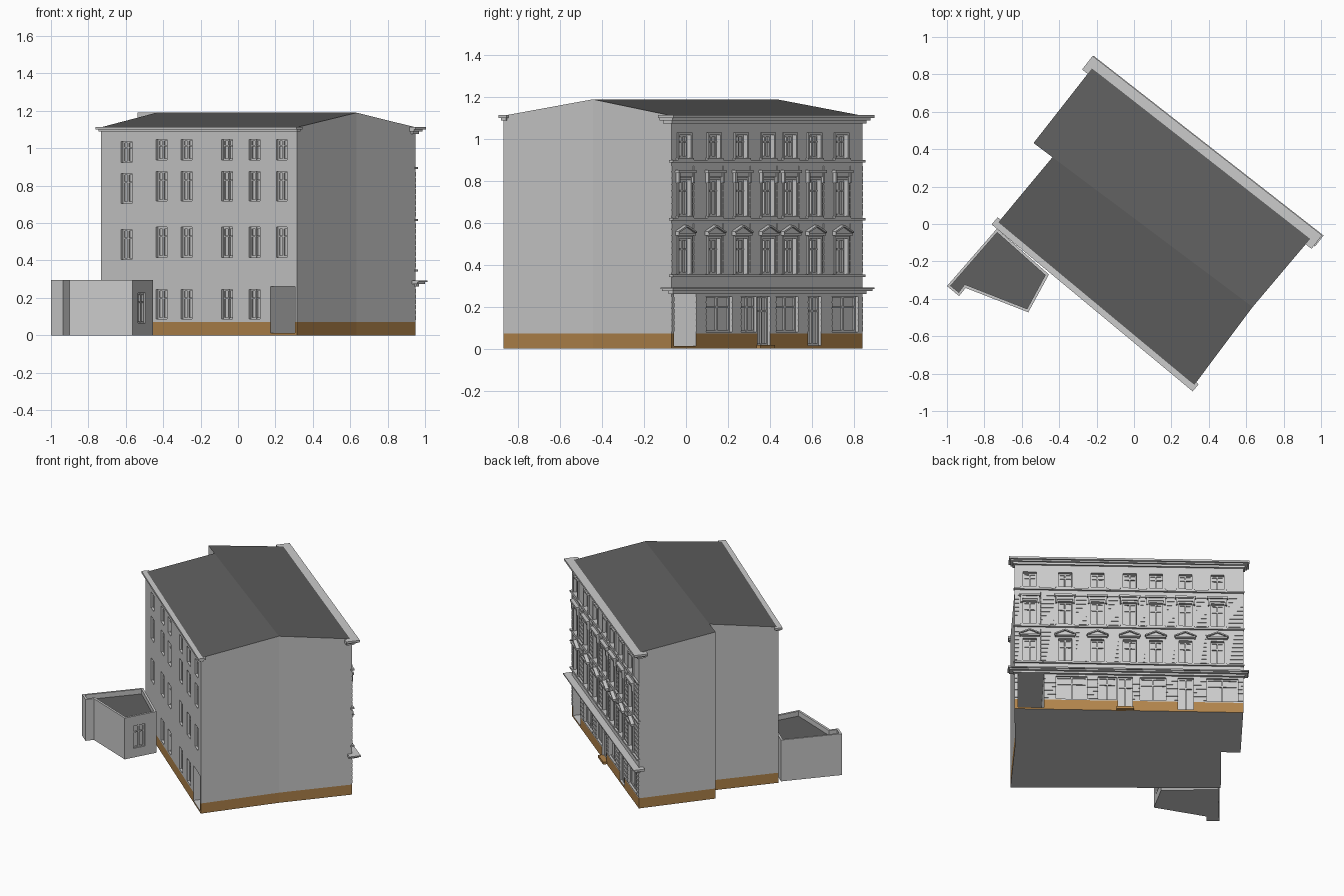
import bpy, bmesh
from mathutils import Vector

if "Cube" in bpy.data.objects:
    bpy.data.objects.remove(bpy.data.objects["Cube"])


def mat(name, c):
    m = bpy.data.materials.new(name)
    m.diffuse_color = (*c, 1)
    m.use_nodes = True
    m.node_tree.nodes["Principled BSDF"].inputs["Base Color"].default_value = m.diffuse_color
    return m


MATS = [mat("wall_grey", (.6, .6, .6)), mat("roof_dark_grey", (.115, .115, .115)),
        mat("plinth_brown", (.44, .23, .07))]


def finish(bm, name, slot=None):
    bmesh.ops.recalc_face_normals(bm, faces=bm.faces)
    me = bpy.data.meshes.new(name)
    bm.to_mesh(me)
    bm.free()
    for m in (MATS if slot is None else [MATS[slot]]):
        me.materials.append(m)
    ob = bpy.data.objects.new(name, me)
    bpy.context.collection.objects.link(ob)
    return ob


class Facade:
    """Wall frame: u along the wall, z up, d outward."""
    def __init__(self, p, q):
        self.o = Vector((*p, 0))
        e = Vector((*q, 0)) - self.o
        self.length = e.length
        self.u = e.normalized()
        self.n = Vector((self.u.y, -self.u.x, 0))

    def at(self, u, z, d):
        return self.o + self.u * u + self.n * d + Vector((0, 0, z))

    def prism(self, bm, pts, d0, d1):
        a = [bm.verts.new(self.at(u, z, d0)) for u, z in pts]
        b = [bm.verts.new(self.at(u, z, d1)) for u, z in pts]
        bm.faces.new(a)
        bm.faces.new(b[::-1])
        for i in range(len(a)):
            j = (i + 1) % len(a)
            bm.faces.new((a[i], b[i], b[j], a[j]))

    def box(self, bm, u0, u1, z0, z1, d0, d1):
        self.prism(bm, [(u0, z0), (u1, z0), (u1, z1), (u0, z1)], d0, d1)

    def surround(self, bm, u0, u1, z0, z1, t, d0, d1):
        self.box(bm, u0 - t, u0, z0, z1 + t, d0, d1)
        self.box(bm, u1, u1 + t, z0, z1 + t, d0, d1)
        self.box(bm, u0, u1, z1, z1 + t, d0, d1)

    def sash(self, bm, u0, u1, z0, z1, depth):
        """Casement frame with a mullion and a transom on the recessed pane."""
        t, a, b = .009, -depth, -depth + .007
        self.surround(bm, u0 + t, u1 - t, z0, z1 - t, t, a, b)
        self.box(bm, u0 + t, u1 - t, z0, z0 + t, a, b)
        m, zt = (u0 + u1) / 2, z0 + (z1 - z0) * .7
        self.box(bm, m - .005, m + .005, z0, z1, a, b + .002)
        self.box(bm, u0, u1, zt - .004, zt + .004, a, b + .001)


# plan corners
A, B, C = (.315, -.87), (.95, -.07), (-.217, .842)
D, E, F, R = (-.537, .433), (-.436, .357), (-.733, 0), (.634, -.444)
street, court = Facade(B, C), Facade(F, A)
L, LC = street.length, court.length

# main body with the two roof slopes
bm = bmesh.new()
plan = [(A, 1.112), (R, 1.19), (B, 1.112), (C, 1.112), (D, 1.19), (E, 1.19), (F, 1.112)]
lo = [bm.verts.new((*p, 0)) for p, h in plan]
hi = [bm.verts.new((*p, h)) for p, h in plan]
for i in range(7):
    j = (i + 1) % 7
    bm.faces.new((lo[i], lo[j], hi[j], hi[i]))
bm.faces.new(lo[::-1])
bm.faces.new((hi[1], hi[2], hi[3], hi[4], hi[5]))
bm.faces.new((hi[0], hi[1], hi[5], hi[6]))
bmesh.ops.bisect_plane(bm, geom=bm.verts[:] + bm.edges[:] + bm.faces[:],
                       plane_co=(0, 0, .072), plane_no=(0, 0, 1))
bmesh.ops.recalc_face_normals(bm, faces=bm.faces)
for f in bm.faces:
    if f.normal.z > .5:
        f.material_index = 1
    elif abs(f.normal.z) < .5 and f.calc_center_median().z < .072:
        f.material_index = 2
body = finish(bm, "building_body")

# opening lists
axes = [.098, .327, .537, .745, .915, 1.106, 1.314]
HW = .043
street_rows = [(.357, .525), (.633, .805), (.91, 1.02)]
shops = [(.269, .470), (.540, .660), (.811, .981), (1.244, 1.446)]
doors = [(.668, .764), (1.058, 1.159)]
court_open = []
for i, x in enumerate([-.596, -.409, -.275, -.059, .088, .233]):
    u = (x + .733) / (1.048 / LC)
    drop = .012 if i == 0 else 0
    for k, (z0, z1) in enumerate([(.086, .246), (.417, .578), (.717, .877), (.936, 1.048)]):
        if k or 0 < i < 5:
            court_open.append((u - .037, u + .037, z0 - drop, z1 - drop))
street_open = [(u - HW, u + HW, *r) for u in axes for r in street_rows]
street_open += [(a, b, .08, .25) for a, b in shops]
street_open += [(a, b, .015, .25) for a, b in doors]

# cut window recesses, doors and the through passage
bm = bmesh.new()
for o in street_open:
    street.box(bm, *o, -.022, .1)
for o in court_open:
    court.box(bm, *o, -.022, .1)
street.box(bm, .021, .19, .012, .262, -1.25, .1)
cutter = finish(bm, "opening_cutter")
cutter.hide_render = True


def cut(ob, tool):
    md = ob.modifiers.new("openings", 'BOOLEAN')
    md.operation, md.solver, md.object = 'DIFFERENCE', 'EXACT', tool
    bpy.context.view_layer.objects.active = ob
    bpy.ops.object.modifier_apply(modifier=md.name)
    bpy.data.objects.remove(tool)


cut(body, cutter)

# window and door joinery
bm = bmesh.new()
for o in street_open:
    street.sash(bm, *o, .022)
finish(bm, "street_window_frames", 0)
bm = bmesh.new()
for o in court_open:
    court.sash(bm, *o, .022)
finish(bm, "court_window_frames", 0)

# street window dressings
bm = bmesh.new()
for u in axes:
    a, b = u - HW, u + HW
    for k, (z0, z1) in enumerate(street_rows):
        street.surround(bm, a, b, z0, z1, .012, 0, .008)
        street.box(bm, a - .018, b + .018, z0 - .012, z0, 0, .014)
    # first floor pediments
    street.box(bm, a - .022, b + .022, .541, .552, 0, .022)
    street.prism(bm, [(a - .022, .552), (b + .022, .552), (u, .583)], 0, .012)
    for s in (-1, 1):
        e = u + s * (HW + .027)
        street.prism(bm, [(e, .552), (e, .56), (u, .59), (u, .581)], 0, .024)
    # second floor lintels on consoles
    street.box(bm, a - .01, b + .01, .819, .838, 0, .012)
    street.box(bm, a - .025, b + .025, .838, .852, 0, .024)
    for c in (a - .018, b + .006):
        street.box(bm, c, c + .012, .79, .838, 0, .018)
finish(bm, "street_window_dressings", 0)

# rusticated courses between openings
bm = bmesh.new()


def courses(gaps, z0, z1, n):
    ends = [0] + [e for g in gaps for e in g] + [L]
    h = (z1 - z0) / n
    for a, b in zip(ends[::2], ends[1::2]):
        for i in range(n):
            if b - a > .012:
                street.box(bm, a, b, z0 + i * h + .003, z0 + (i + 1) * h - .003, 0, .004)


gaps = [(u - HW - .028, u + HW + .028) for u in axes]
courses(gaps, .36, .6, 8)
courses(gaps, .632, .875, 8)
courses(sorted([(.021, .19), (.269, .47), (.54, .764)] + shops[2:] + doors[1:]), .08, .25, 6)
finish(bm, "street_rustication", 0)

# string courses and cornices
bm = bmesh.new()
for z in (.348, .618, .895):
    street.box(bm, -.006, L + .006, z - .006, z + .005, -.01, .014)
street.box(bm, -.01, L + .01, .262, .275, -.01, .018)
street.box(bm, -.035, L + .03, .275, .284, -.03, .036)
street.box(bm, -.045, L + .035, .284, .293, -.03, .046)
street.box(bm, -.012, L + .012, 1.075, 1.09, -.04, .014)
street.box(bm, -.026, L + .026, 1.09, 1.1, -.05, .028)
street.box(bm, -.038, L + .038, 1.1, 1.114, -.05, .042)
finish(bm, "street_cornices", 0)
bm = bmesh.new()
court.box(bm, -.01, LC + .008, 1.09, 1.1, -.02, .01)
court.box(bm, -.02, LC + .015, 1.1, 1.114, -.03, .02)
finish(bm, "court_cornice", 0)

# shop door step
bm = bmesh.new()
street.box(bm, .66, .772, 0, .018, -.01, .025)
finish(bm, "door_step", 2)

# annex with a sunken flat roof behind a parapet
pts = [(-1, -.332), (-.935, -.385), (-.9, -.342), (-.565, -.472), (-.455, -.27), (-.733, -.025)]
bm = bmesh.new()
base = bm.faces.new([bm.verts.new((*p, 0)) for p in pts])
top = bmesh.ops.extrude_face_region(bm, geom=[base], use_keep_orig=True)
roof = next(g for g in top["geom"] if isinstance(g, bmesh.types.BMFace))
bmesh.ops.translate(bm, vec=(0, 0, .295), verts=roof.verts[:])
bmesh.ops.recalc_face_normals(bm, faces=bm.faces)
bmesh.ops.inset_region(bm, faces=[roof], thickness=.02)
walls = bmesh.ops.extrude_face_region(bm, geom=[roof])
sunk = next(g for g in walls["geom"] if isinstance(g, bmesh.types.BMFace))
bmesh.ops.translate(bm, vec=(0, 0, -.035), verts=sunk.verts[:])
sunk.material_index = 1
if roof.is_valid:
    bmesh.ops.delete(bm, geom=[roof], context='FACES_ONLY')
annex = finish(bm, "annex")
side = Facade(pts[3], pts[4])
win = (.064, .146, .065, .225)
bm = bmesh.new()
side.box(bm, *win, -.015, .05)
cut(annex, finish(bm, "annex_cutter"))
bm = bmesh.new()
side.sash(bm, *win, .015)
finish(bm, "annex_window_frame", 0)
